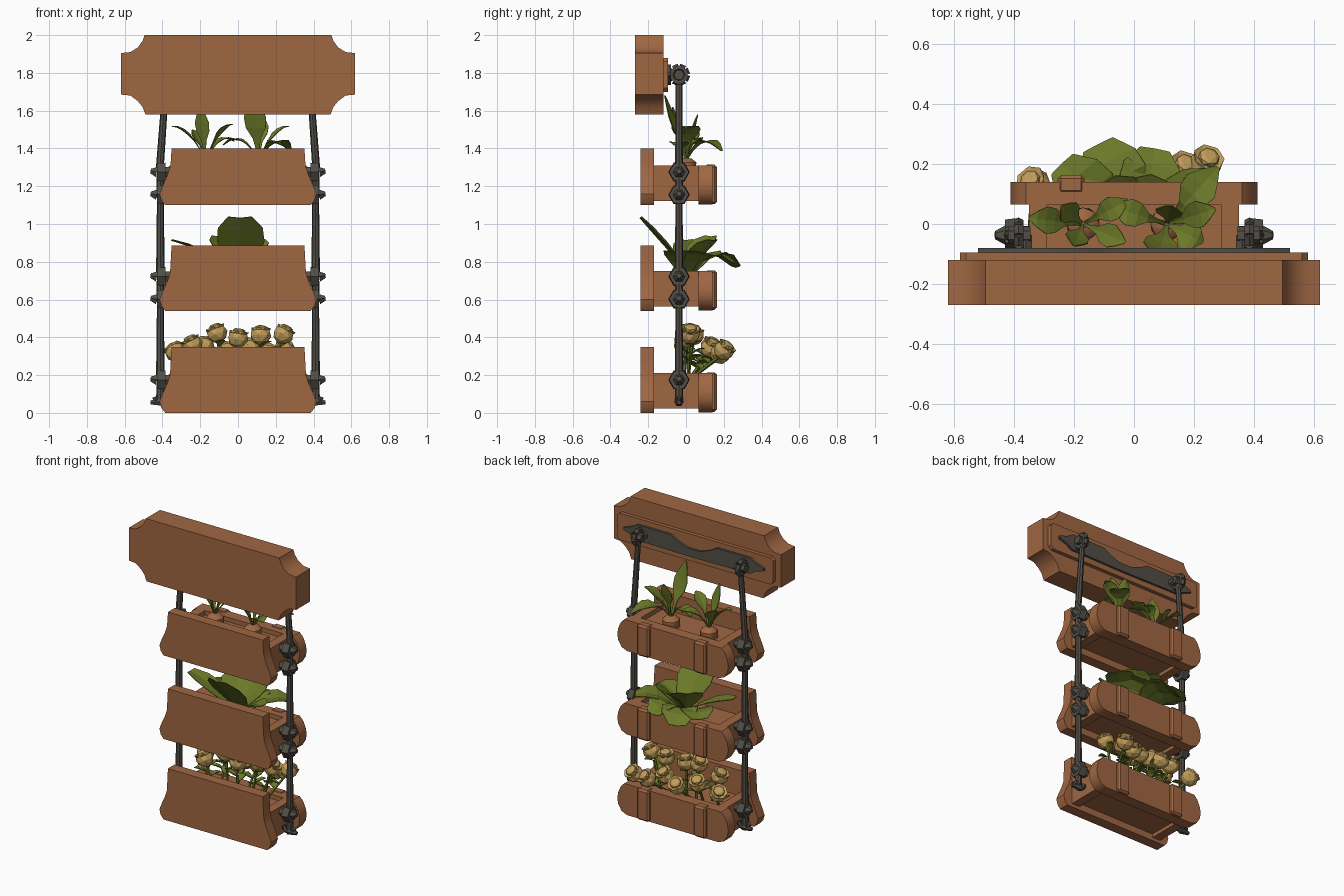
import bpy, bmesh, math, random
from mathutils import Vector as V

if "Cube" in bpy.data.objects:
    bpy.data.objects.remove(bpy.data.objects["Cube"])

random.seed(4)


def material(name, rgb):
    m = bpy.data.materials.new(name)
    m.diffuse_color = (*rgb, 1)
    m.use_nodes = True
    m.node_tree.nodes["Principled BSDF"].inputs["Base Color"].default_value = m.diffuse_color
    return m


CLAY = material("brown wood", (0.35, 0.135, 0.055))
IRON = material("dark iron", (0.085, 0.076, 0.062))
LEAF = material("leaf green", (0.15, 0.195, 0.022))
PETAL = material("tan petals", (0.53, 0.34, 0.10))


def finish(bm, name, mat, smooth=None):
    bmesh.ops.recalc_face_normals(bm, faces=bm.faces)
    me = bpy.data.meshes.new(name)
    bm.to_mesh(me)
    bm.free()
    me.materials.append(mat)
    ob = bpy.data.objects.new(name, me)
    bpy.context.collection.objects.link(ob)
    if smooth:
        bpy.ops.object.select_all(action='DESELECT')
        ob.select_set(True)
        bpy.context.view_layer.objects.active = ob
        bpy.ops.object.shade_smooth_by_angle(angle=math.radians(smooth))
    return ob


def prism(name, half, y0, y1, mat, smooth=35):
    """Symmetric plank: right-hand outline (x, z), mirrored, extruded along y."""
    pts = half + [(-x, z) for x, z in reversed(half) if x > 0]
    bm = bmesh.new()
    f = bm.faces.new([bm.verts.new((x, y0, z)) for x, z in pts])
    r = bmesh.ops.extrude_face_region(bm, geom=[f])
    bmesh.ops.translate(bm, vec=(0, y1 - y0, 0),
                        verts=[v for v in r['geom'] if isinstance(v, bmesh.types.BMVert)])
    return finish(bm, name, mat, smooth)


def add_box(bm, x, y, z):
    vs = bmesh.ops.create_cube(bm, size=1)['verts']
    for v in vs:
        v.co = [a[0] + (c + 0.5) * (a[1] - a[0]) for a, c in zip((x, y, z), v.co)]


def add_rod(bm, a, b, r1, r2, n=8):
    a, b = V(a), V(b)
    vs = bmesh.ops.create_cone(bm, cap_ends=True, segments=n, radius1=r1, radius2=r2,
                               depth=(b - a).length)['verts']
    q = V((0, 0, 1)).rotation_difference(b - a)
    for v in vs:
        v.co = q @ v.co + (a + b) / 2


def add_ring(bm, c, R, r, axis, a0=0, steps=8, n=6):
    """Faceted ring, or open hook when fewer than 8 steps; lies in the xz or yz plane."""
    def at(i):
        t = a0 + i * math.tau / 8
        u = V((math.cos(t), 0, 0)) if axis == 'y' else V((0, math.cos(t), 0))
        return V(c) + (u + V((0, 0, math.sin(t)))) * R
    for i in range(steps):
        add_rod(bm, at(i), at(i + 1), r, r, n)


def add_leaf(bm, base, tip, width, bow, prof):
    """Folded leaf blade, arched between base and tip."""
    base, tip = V(base), V(tip)
    d = tip - base
    side = V((-d.y, d.x, 0))
    side = side.normalized() if side.length > 0.02 else V((1, 0, 0))
    up = d.normalized().cross(side).normalized()
    up = up if up.z > 0 else -up
    rows = []
    for i, w in enumerate(prof):
        t = i / (len(prof) - 1)
        p = base + d * t + V((0, 0, bow * 4 * t * (1 - t)))
        h = side * width * w / 2
        rows.append([bm.verts.new(q) for q in (p - h, p - up * width * w * 0.08, p + h)])
    for a, b in zip(rows, rows[1:]):
        for k in (0, 1):
            bm.faces.new((a[k], a[k + 1], b[k + 1], b[k]))


def finish_leaves(bm, name):
    ob = finish(bm, name, LEAF)
    ob.modifiers.new("thickness", 'SOLIDIFY').thickness = 0.004


def add_lathe(bm, c, prof, n, tilt=V((0, 0, 1))):
    q = V((0, 0, 1)).rotation_difference(tilt)
    rings = []
    for j, (r, z) in enumerate(prof):
        rings.append([bm.verts.new(V(c) + q @ V((r * math.cos((i + j * .5) * math.tau / n),
                      r * math.sin((i + j * .5) * math.tau / n), z))) for i in range(n)])
    for a, b in zip(rings, rings[1:]):
        for i in range(n):
            k = (i + 1) % n
            bm.faces.new((a[i], a[k], b[i]))
            bm.faces.new((a[k], b[k], b[i]))
    bm.faces.new(rings[0])
    bm.faces.new(rings[-1])


# Header board with concave shoulders, backing plate and iron strip
prism("header_board", [(.49, 1.58), (.505, 1.62), (.53, 1.65), (.57, 1.68), (.62, 1.685),
      (.62, 1.905), (.57, 1.91), (.53, 1.935), (.505, 1.97), (.495, 2.0)], -.27, -.12, CLAY)
prism("header_back_plate", [(.56, 1.70), (.58, 1.72), (.58, 1.86), (.56, 1.88)], -.125, -.095, CLAY)
prism("header_iron_strip", [(0, 1.735), (.42, 1.74), (.46, 1.765), (.52, 1.785), (.52, 1.80),
      (.46, 1.82), (.42, 1.845), (.17, 1.845), (.12, 1.815), (.05, 1.79), (0, 1.788)],
      -.10, -.08, IRON)

# Three planter trays
for tag, z, h in (("top", 1.10, .30), ("middle", .54, .345), ("bottom", 0, .35)):
    prism(tag + "_tray_front_board", [(.385, z), (.405, z + .025), (.415, z + .06), (.40, z + .10),
          (.375, z + .155), (.36, z + .20), (.355, z + h - .06), (.352, z + h)], -.24, -.17, CLAY)
    prism(tag + "_tray_rear_board", [(.34, z + .003), (.38, z + .02), (.405, z + .06),
          (.412, z + .10), (.405, z + .14), (.385, z + .185), (.36, z + .21)], .065, .14, CLAY)
    bm = bmesh.new()
    add_box(bm, (-.30, .30), (-.175, .07), (z + .045, z + .18))
    for s in (-1, 1):
        add_box(bm, sorted((s * .29, s * .35)), (-.175, .07), (z + .022, z + .21))
    finish(bm, tag + "_tray_body", CLAY)
    bm = bmesh.new()
    for s in (-1, 1):
        add_box(bm, (s * .21 - .045, s * .21 + .045), (.10, .163), (z + .005, z + .214))
    bmesh.ops.bevel(bm, geom=bm.edges[:], offset=.012, segments=1, affect='EDGES')
    finish(bm, tag + "_tray_straps", CLAY)

# Iron hangers: rods, bolts, eyes and end hooks on both sides
Y = -.037
for tag, s in (("left", -1), ("right", 1)):
    bm = bmesh.new()
    add_rod(bm, (s * .38, Y, 1.77), (s * .415, Y, 1.28), .017, .021)
    for a, b in ((1.29, 1.14), (1.15, .72), (.73, .59), (.6, .17), (.18, .07)):
        add_rod(bm, (s * .411, Y, a), (s * .411, Y, b), .018, .023)
    for z in (1.275, 1.155, .722, .602, .175):
        add_rod(bm, (s * .33, Y, z), (s * .385, Y, z), .03, .03, 6)
        add_rod(bm, (s * .385, Y, z), (s * .43, Y, z), .057, .052, 6)
        add_rod(bm, (s * .43, Y, z), (s * .463, Y, z + .005), .032, .014, 6)
    add_ring(bm, (s * .385, Y, 1.79), .042, .018, 'x')
    add_rod(bm, (s * .345, Y, 1.79), (s * .42, Y, 1.79), .028, .028, 6)
    add_rod(bm, (s * .36, -.09, 1.79), (s * .36, Y, 1.79), .022, .022, 6)
    add_ring(bm, (s * .405, Y, .085), .036, .016, 'y', math.pi, 4)
    add_rod(bm, (s * .40, Y, .06), (s * .463, Y, .055), .026, .012, 6)
    finish(bm, tag + "_hanger", IRON, 30)

# Top tray: two root vegetables with upright leaves
bm = bmesh.new()
for c in ((-.17, .0, 1.28), (.11, .0, 1.28)):
    add_lathe(bm, c, [(.03, -.03), (.055, 0), (.055, .045), (.035, .065), (.012, .07)], 8)
finish(bm, "root_vegetables", CLAY, 30)
bm = bmesh.new()
stalked = (.14, .16, .35, .9, 1, .62, .12)
A, B = (-.17, 0, 1.34), (.11, 0, 1.34)
for b, tip, w, bow in (
        (A, (-.35, .02, 1.52), .09, .05), (A, (-.20, -.07, 1.62), .08, .01),
        (A, (-.03, -.06, 1.53), .08, .05), (A, (-.02, .08, 1.44), .08, .06),
        (A, (-.24, .06, 1.50), .08, .03), (B, (.08, -.11, 1.68), .12, .0),
        (B, (.27, .05, 1.52), .09, .05), (B, (-.08, .06, 1.42), .09, .07),
        (B, (.28, .19, 1.39), .12, .08), (B, (.23, -.06, 1.42), .11, .05),
        (B, (.12, .06, 1.58), .09, .02)):
    add_leaf(bm, b, tip, w, bow, stalked)
finish_leaves(bm, "root_vegetable_leaves")

# Middle tray: broad spreading leaves
bm = bmesh.new()
broad = (.25, .7, 1, .95, .5)
for b, tip, w, bow in (
        ((.02, .02, .74), (.01, -.235, 1.04), .25, .02), ((0, 0, .74), (-.35, .0, .92), .14, .03),
        ((-.05, 0, .74), (-.24, .20, .83), .20, .06), ((0, .03, .74), (-.12, .265, .78), .22, .09),
        ((.03, .03, .74), (.07, .25, .80), .20, .08), ((.05, 0, .74), (.27, .15, .84), .18, .06),
        ((.03, -.02, .74), (.22, -.05, .86), .16, .04), ((0, 0, .76), (-.10, .13, .94), .20, .03),
        ((.02, 0, .76), (.10, .14, .92), .20, .03)):
    add_leaf(bm, b, tip, w, bow, broad)
finish_leaves(bm, "broad_leaf_plant")

# Bottom tray: rose-like blooms on leafy stems
blooms, stems, leaves = bmesh.new(), bmesh.new(), bmesh.new()
cup = [(.012, -.05), (.04, -.035), (.056, -.005), (.05, .025), (.054, .038), (.036, .03),
       (.034, .045), (.02, .052)]
for x, y, z in ((-.24, -.01, .36), (-.11, .02, .42), (0, .0, .395), (.12, .04, .41),
                (.24, .02, .415), (-.33, .13, .32), (-.18, .13, .35), (-.06, .18, .32),
                (.06, .13, .34), (.16, .18, .31), (.24, .20, .33)):
    root = V((x * .75, min(y, .02) - .01, .17))
    head = V((x, y, z))
    tilt = (V((x * .3, y * .8, .2)) + V((random.uniform(-.05, .05), 0, 0))).normalized()
    add_lathe(blooms, head, cup, 7, tilt)
    add_rod(stems, root, head - tilt * .04, .008, .008, 5)
    for k in range(3):
        a = random.uniform(0, math.tau)
        p = root.lerp(head, .45 + .15 * k)
        add_leaf(leaves, p, p + V((math.cos(a) * .07, math.sin(a) * .07, .03)), .05, .01,
                 (.2, .9, .8, .1))
finish(blooms, "blooms", PETAL)
finish(stems, "bloom_stems", LEAF)
finish_leaves(leaves, "bloom_leaves")
